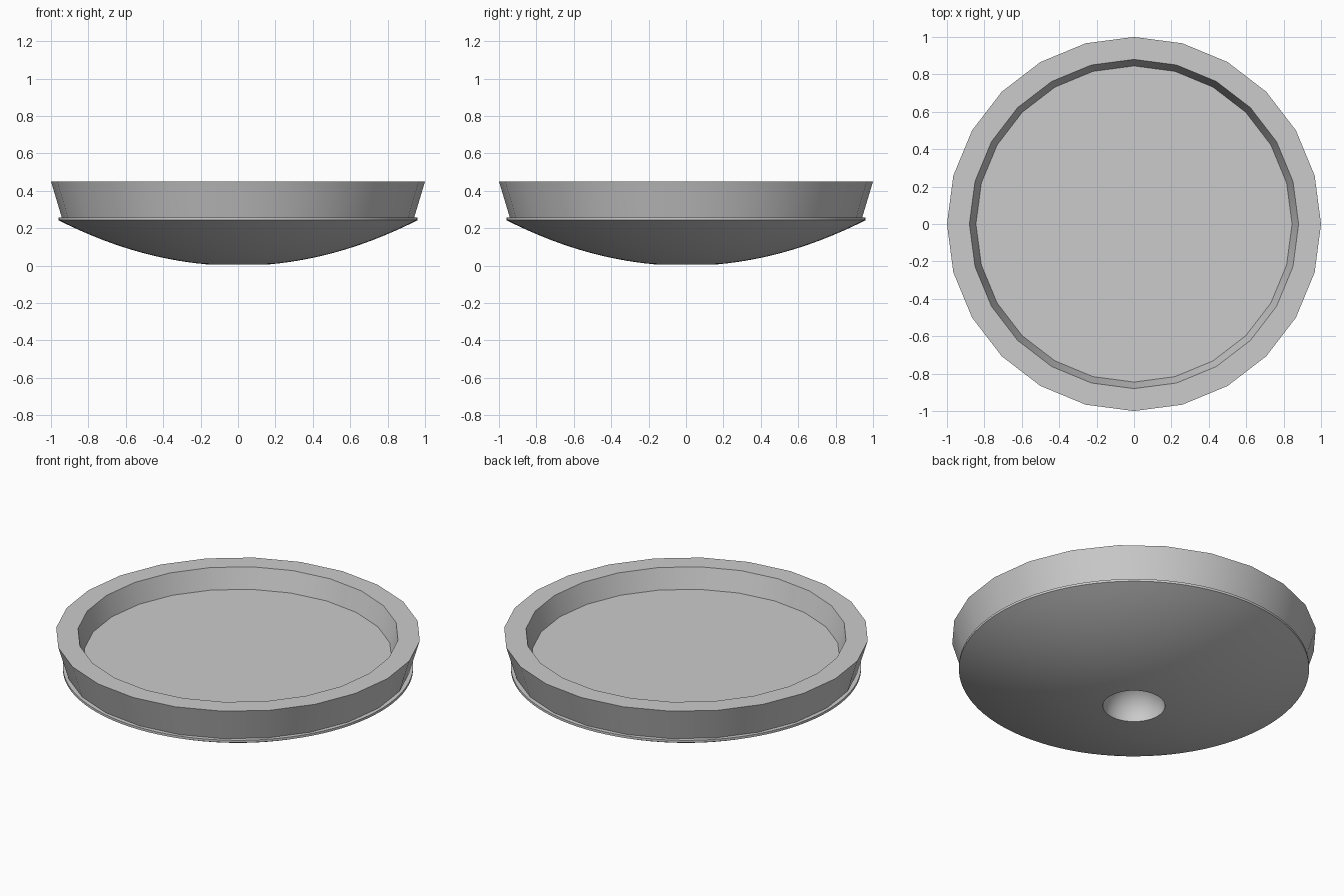
import bpy
import bmesh
import math

cube = bpy.data.objects.get("Cube")
if cube:
    bpy.data.objects.remove(cube, do_unlink=True)

# Single plain grey finish
grey = bpy.data.materials.new("plain grey")
grey.use_nodes = True
colour = (0.6, 0.6, 0.6, 1)
grey.diffuse_color = colour
grey.node_tree.nodes["Principled BSDF"].inputs["Base Color"].default_value = colour


def lathe(name, profile, sides):
    """Spin a (radius, height) profile round z; radius 0 makes a pole."""
    bm = bmesh.new()
    verts = [bm.verts.new((r, 0, z)) for r, z in profile]
    edges = [bm.edges.new(pair) for pair in zip(verts, verts[1:])]
    bmesh.ops.spin(bm, geom=verts + edges, cent=(0, 0, 0), axis=(0, 0, 1),
                   angle=math.tau, steps=sides, use_duplicate=False)
    bmesh.ops.remove_doubles(bm, verts=bm.verts, dist=0.0001)
    bmesh.ops.recalc_face_normals(bm, faces=bm.faces)
    mesh = bpy.data.meshes.new(name)
    bm.to_mesh(mesh)
    bm.free()
    mesh.materials.append(grey)
    obj = bpy.data.objects.new(name, mesh)
    bpy.context.collection.objects.link(obj)
    bpy.ops.object.select_all(action="DESELECT")
    obj.select_set(True)
    bpy.context.view_layer.objects.active = obj
    bpy.ops.object.shade_smooth_by_angle(angle=math.radians(30))
    return obj


# Flared faceted rim with a recessed flat floor
lathe("tray_rim", [(0, 0.25), (0.94, 0.25), (1, 0.45), (0.88, 0.45),
                   (0.845, 0.33), (0, 0.33)], 24)

# Shallow spherical underside with a thin lip and a round dimple
hole, lip, base, lip_z = 0.17, 0.96, 0.007, 0.243
ball = (lip**2 - hole**2) / (2 * (lip_z - base))
dimple = [(hole * math.sin(a), base + hole * math.cos(a))
          for a in (math.pi / 2 * i / 10 for i in range(11))]
bowl = []
for i in range(1, 17):
    r = hole + (lip - hole) * i / 16
    bowl.append((r, base + (r**2 - hole**2) / (2 * ball)))
lathe("rounded_base", dimple + bowl + [(lip, 0.257), (0, 0.257)], 96)
